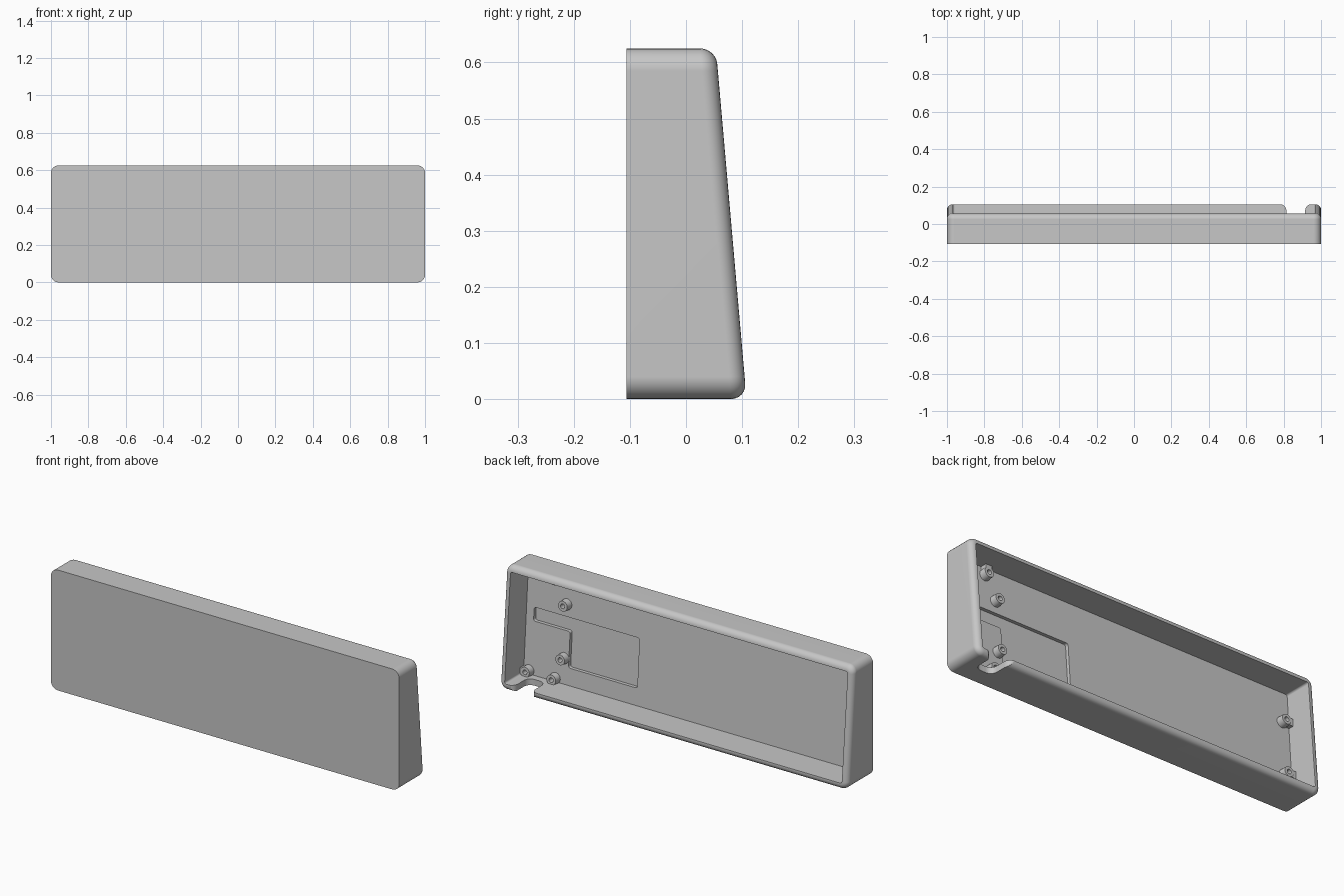
import bpy, bmesh, math
from mathutils import Matrix, Vector

cube = bpy.data.objects.get("Cube")
if cube:
    bpy.data.objects.remove(cube, do_unlink=True)

HEIGHT, FRONT, WALL = 0.625, -0.106, 0.032
RIM_SLOPE, FLOOR_SLOPE = 0.0875, 0.072

grey = bpy.data.materials.new("Light grey")
grey.use_nodes = True
colour = (0.57, 0.57, 0.57, 1)
grey.diffuse_color = colour
grey.node_tree.nodes["Principled BSDF"].inputs["Base Color"].default_value = colour


def rim(z):
    return 0.108 - RIM_SLOPE * z


def floor(z):
    return -0.049 - FLOOR_SLOPE * z


def finish(bm, name):
    bmesh.ops.recalc_face_normals(bm, faces=bm.faces)
    mesh = bpy.data.meshes.new(name)
    bm.to_mesh(mesh)
    bm.free()
    mesh.materials.append(grey)
    obj = bpy.data.objects.new(name, mesh)
    bpy.context.collection.objects.link(obj)
    return obj


def round_edges(bm, edges, radius):
    bmesh.ops.bevel(bm, geom=edges, offset=radius, offset_type='OFFSET',
                    segments=6, profile=0.5, affect='EDGES')


def prism(ring_a, ring_b, radius, corners=None):
    """Join two matching outlines, rounding the chosen corners."""
    bm = bmesh.new()
    a = [bm.verts.new(p) for p in ring_a]
    b = [bm.verts.new(p) for p in ring_b]
    bm.faces.new(a)
    bm.faces.new(b[::-1])
    for i in range(len(a)):
        j = (i + 1) % len(a)
        bm.faces.new((a[i], b[i], b[j], a[j]))
    chosen = range(len(a)) if corners is None else corners
    round_edges(bm, [bm.edges.get((a[i], b[i])) for i in chosen], radius)
    return bm


def standing(outline, low, high, radius):
    """Prism along y between two surfaces given as functions of z."""
    return prism([(x, low(z), z) for x, z in outline],
                 [(x, high(z), z) for x, z in outline], radius)


def rectangle(x, z0, z1):
    return [(-x, z0), (x, z0), (x, z1), (-x, z1)]


def smooth(obj):
    bpy.ops.object.select_all(action='DESELECT')
    obj.select_set(True)
    bpy.context.view_layer.objects.active = obj
    bpy.ops.object.shade_smooth_by_angle(angle=math.radians(30))
    weighted = obj.modifiers.new("Flat face normals", 'WEIGHTED_NORMAL')
    weighted.keep_sharp = True


def cut(obj, cutter):
    mod = obj.modifiers.new("Cut", 'BOOLEAN')
    mod.operation, mod.solver, mod.object = 'DIFFERENCE', 'EXACT', cutter
    bpy.context.view_layer.objects.active = obj
    bpy.ops.object.modifier_apply(modifier=mod.name)
    bpy.data.objects.remove(cutter, do_unlink=True)


# Wedge-shaped shell with a rounded sloping rim
bm = standing(rectangle(1, 0, HEIGHT), lambda z: FRONT, rim, 0.04)
round_edges(bm, [e for e in bm.edges
                 if all(abs(v.co.y - rim(v.co.z)) < 1e-4 for v in e.verts)], 0.028)
shell = finish(bm, "case_shell")

# Open cavity with a tilted floor
cavity = standing(rectangle(1 - WALL, WALL, HEIGHT - WALL), floor, lambda z: 0.3, 0.01)
cut(shell, finish(cavity, "cavity_cutter"))

# Shallow L-shaped recess in the floor
outline = [(0.32, 0.12), (0.715, 0.12), (0.715, 0.303),
           (0.925, 0.303), (0.925, 0.373), (0.32, 0.373)]
recess = standing(outline, lambda z: floor(z) - 0.018, lambda z: floor(z) + 0.03, 0.012)
cut(shell, finish(recess, "recess_cutter"))

# Cable notch in the lower wall, with rounded lips
top, base = 0.106, -0.015
outline = [(0.7, top), (0.815, top), (0.815, base), (0.915, base),
           (0.915, top), (1.1, top), (1.1, 0.2), (0.7, 0.2)]
notch = prism([(x, y, -0.05) for x, y in outline],
              [(x, y, 0.06) for x, y in outline], 0.035, (1, 2, 3, 4))
cut(shell, finish(notch, "notch_cutter"))
smooth(shell)


# Hollow screw posts standing square to the floor
def screw_post(name, x, z):
    bm = bmesh.new()
    profile = [(0.029, -0.008), (0.026, 0.035), (0.012, 0.035), (0.012, 0.002), (0, 0.002)]
    verts = [bm.verts.new((r, 0, h)) for r, h in profile]
    edges = [bm.edges.new(pair) for pair in zip(verts, verts[1:])]
    bmesh.ops.spin(bm, geom=verts + edges, axis=(0, 0, 1), cent=(0, 0, 0),
                   angle=math.tau, steps=24)
    bmesh.ops.remove_doubles(bm, verts=bm.verts, dist=1e-5)
    turn = Matrix.Rotation(math.atan(FLOOR_SLOPE) - math.pi / 2, 4, 'X')
    bm.transform(Matrix.Translation((x, floor(z), z)) @ turn)
    smooth(finish(bm, name))


# Web tying a post to the wall beside it
def web(name, start, end, across):
    rise, sink = Vector((0, 0.031, 0)), Vector((0, 0.006, 0))
    points = [start + rise, end + rise, end - sink, start - sink]
    finish(prism([p - across for p in points], [p + across for p in points],
                 0.001), name)


posts = {"upper_left": (0.795, 0.553), "board_upper": (0.74, 0.435),
         "board_lower": (0.742, 0.163), "lower_corner": (0.938, 0.05),
         "lower_inner": (0.787, 0.05), "right_upper": (-0.928, 0.432),
         "right_lower": (-0.925, 0.152)}
for label, (x, z) in posts.items():
    screw_post(label + "_post", x, z)
    if abs(x) > 0.9:
        side = math.copysign(1, x)
        web(label + "_web", Vector((x + side * 0.016, floor(z), z)),
            Vector((side * 0.975, floor(z), z)), Vector((0, 0, 0.018)))
    elif z < 0.1 or z > 0.5:
        step = -1 if z < 0.1 else 1
        wall_z = WALL - 0.006 if z < 0.1 else HEIGHT - WALL + 0.006
        web(label + "_web", Vector((x, floor(z), z + step * 0.016)),
            Vector((x, floor(z), wall_z)), Vector((0.018, 0, 0)))
